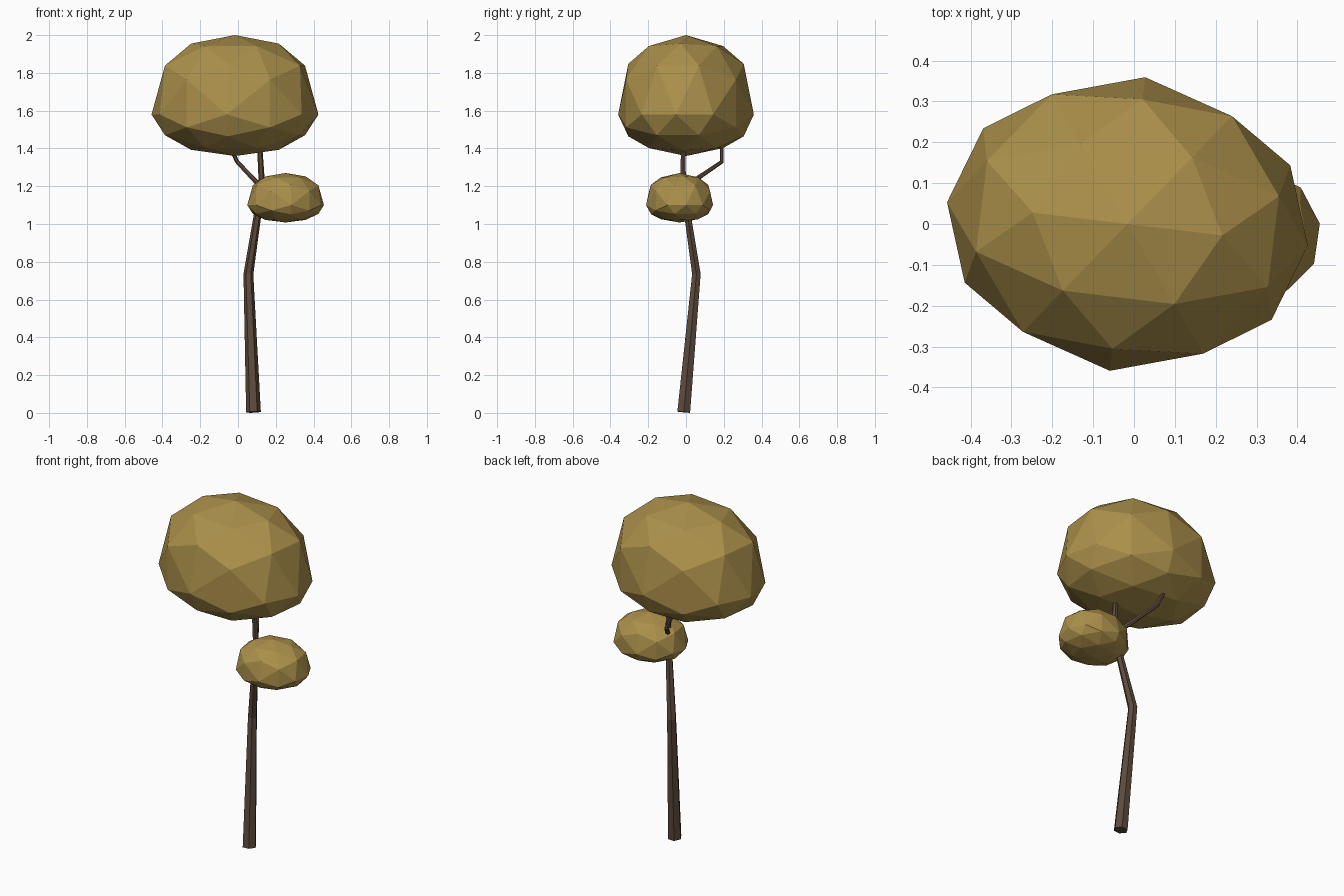
import bpy, bmesh, math
from itertools import product
from mathutils import Vector, Matrix

if "Cube" in bpy.data.objects:
    bpy.data.objects.remove(bpy.data.objects["Cube"])


def material(name, rgb):
    m = bpy.data.materials.new(name)
    m.diffuse_color = (*rgb, 1)
    m.use_nodes = True
    m.node_tree.nodes["Principled BSDF"].inputs["Base Color"].default_value = m.diffuse_color
    return m


LEAF = material("leaf", (0.41, 0.28, 0.07))
BARK = material("bark", (0.11, 0.07, 0.045))


def finish(bm, name, mat):
    bmesh.ops.recalc_face_normals(bm, faces=bm.faces)
    me = bpy.data.meshes.new(name)
    bm.to_mesh(me)
    bm.free()
    me.materials.append(mat)
    ob = bpy.data.objects.new(name, me)
    bpy.context.collection.objects.link(ob)


def foliage(name, center, sx, sy, up, down, turn):
    """80-face geodesic ball, edge-up, domed above and flattened below."""
    pts = set()
    for base in ((1, 0, 0), (0.5257, 0, 0.8507), (0.309, 0.5, 0.809)):
        for k in range(3):
            p = base[k:] + base[:k]
            for s in product((1, -1), repeat=3):
                pts.add(tuple(a * b + 0.0 for a, b in zip(p, s)))
    bm = bmesh.new()
    for p in sorted(pts):
        bm.verts.new(p)
    bmesh.ops.convex_hull(bm, input=bm.verts)
    for v in bm.verts:
        x, y, z = v.co
        z = up * z ** 0.7 if z > 0 else down * z
        v.co = (x * sx, y * sy, z)
    bm.transform(Matrix.Translation(center) @ Matrix.Rotation(turn, 4, 'Z'))
    finish(bm, name, LEAF)


def limb(name, path, sides=6):
    """Tapered tube through (x, y, z, radius) points."""
    bm = bmesh.new()
    pos = [Vector(p[:3]) for p in path]
    rings = []
    for i, p in enumerate(pos):
        dirs = [(b - a).normalized() for a, b in zip(pos, pos[1:])][max(i - 1, 0):i + 1]
        q = Vector((0, 0, 1)).rotation_difference(sum(dirs, Vector()))
        rings.append([bm.verts.new(p + q @ Vector((math.cos(a), math.sin(a), 0)) * path[i][3])
                      for a in (math.tau * k / sides for k in range(sides))])
    for lo, hi in zip(rings, rings[1:]):
        for k in range(sides):
            n = (k + 1) % sides
            bm.faces.new((lo[k], lo[n], hi[n], hi[k]))
    bm.faces.new(rings[0][::-1])
    bm.faces.new(rings[-1])
    finish(bm, name, BARK)


# Crooked trunk and its side branch
limb("trunk", [(0.082, -0.012, 0.004, 0.039), (0.055, 0.055, 0.735, 0.026),
               (0.127, -0.015, 1.2, 0.017), (0.112, -0.015, 1.46, 0.013)])
limb("branch", [(0.127, -0.015, 1.19, 0.014), (-0.005, 0.19, 1.33, 0.011),
                (-0.06, 0.19, 1.45, 0.01)])

# Leaf masses
foliage("main_crown", (-0.016, 0, 1.58), 0.445, 0.362, 0.42, 0.22, -0.12)
foliage("small_crown", (0.252, -0.034, 1.1), 0.206, 0.18, 0.17, 0.092, 0.17)
